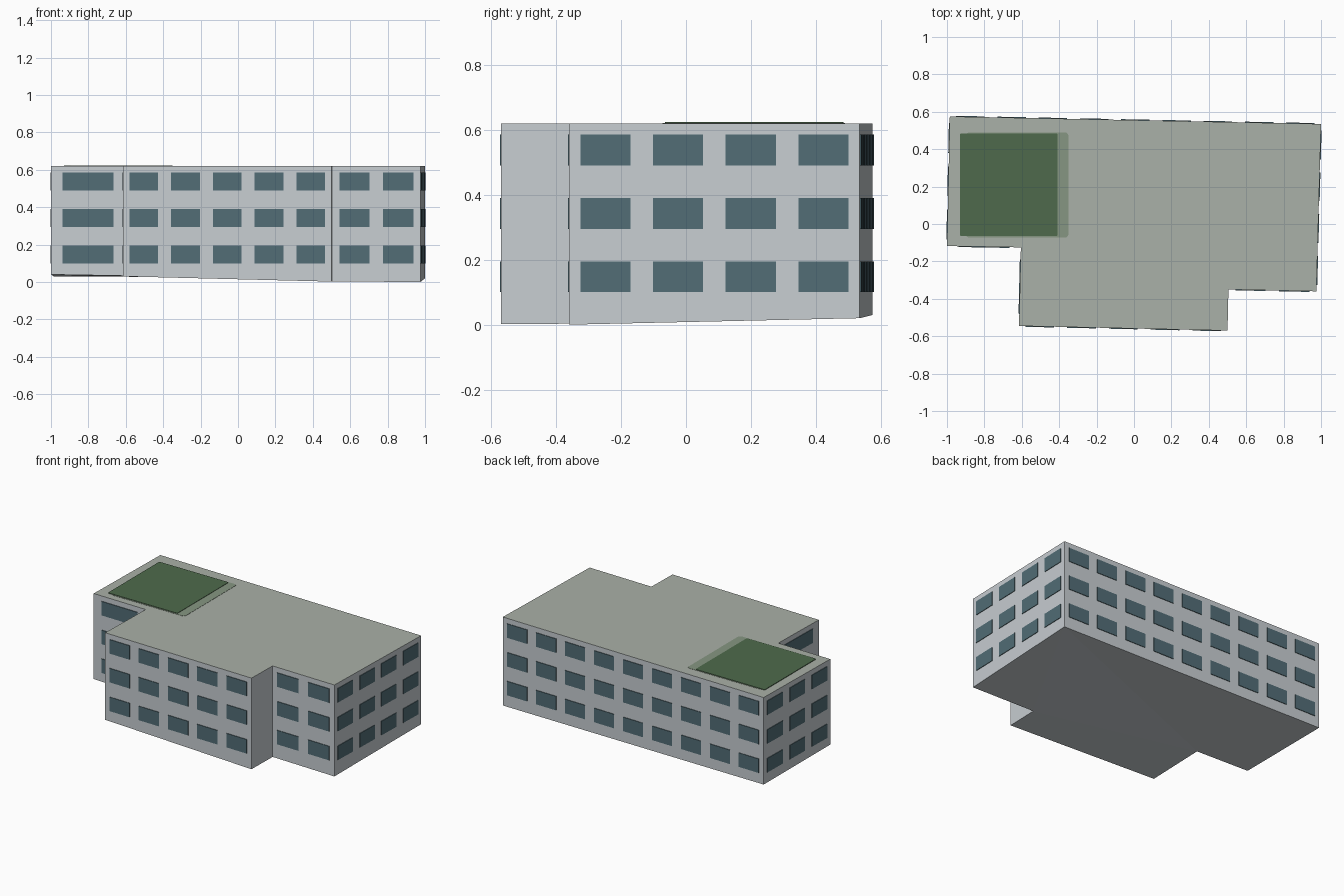
import bpy
import bmesh
from mathutils import Vector

if "Cube" in bpy.data.objects:
    bpy.data.objects.remove(bpy.data.objects["Cube"])


def srgb(r, g, b):
    lin = [((c / 255 + 0.055) / 1.055) ** 2.4 for c in (r, g, b)]
    return (*lin, 1.0)


def material(name, rgb):
    m = bpy.data.materials.new(name)
    m.diffuse_color = srgb(*rgb)
    m.use_nodes = True
    m.node_tree.nodes["Principled BSDF"].inputs["Base Color"].default_value = m.diffuse_color
    return m


WALL = material("pale grey wall", (200, 206, 210))
ROOF = material("grey green roof", (170, 177, 168))
GLASS = material("slate blue glass", (82, 109, 118))
GRASS = material("dark green planting", (78, 106, 76))
BORDER = material("faded green border", (134, 150, 130))


def finish(bm, name, mats):
    bmesh.ops.recalc_face_normals(bm, faces=bm.faces[:])
    me = bpy.data.meshes.new(name)
    bm.to_mesh(me)
    bm.free()
    for m in mats:
        me.materials.append(m)
    ob = bpy.data.objects.new(name, me)
    bpy.context.collection.objects.link(ob)
    return ob


def box(bm, origin, u, v, w):
    """Box spanned by three edge vectors."""
    p = [bm.verts.new(origin + u * i + v * j + w * k)
         for i in (0, 1) for j in (0, 1) for k in (0, 1)]
    for f in ((0, 1, 3, 2), (4, 6, 7, 5), (0, 4, 5, 1),
              (2, 3, 7, 6), (0, 2, 6, 4), (1, 5, 7, 3)):
        bm.faces.new([p[i] for i in f])


# Footprint corners, counter-clockwise: x, y, base height, windows on next wall
TOP = 0.62
CORNERS = [
    (-0.985, 0.575, 0.03, 3),
    (-1.00, -0.118, 0.04, 1),
    (-0.605, -0.125, 0.033, 1),
    (-0.615, -0.545, 0.03, 5),
    (0.50, -0.57, 0.002, 0),
    (0.505, -0.35, 0.003, 2),
    (0.975, -0.36, 0.0, 4),
    (1.00, 0.535, 0.02, 9),
]

# Building block with a sloping base
bm = bmesh.new()
low = [bm.verts.new((x, y, z)) for x, y, z, n in CORNERS]
high = [bm.verts.new((x, y, TOP)) for x, y, z, n in CORNERS]
count = len(CORNERS)
for i in range(count):
    j = (i + 1) % count
    bm.faces.new((low[i], low[j], high[j], high[i]))
base = bm.faces.new(low[::-1])
roof = bm.faces.new(high)
roof.material_index = 1
bmesh.ops.triangulate(bm, faces=[base])
finish(bm, "building", [WALL, ROOF])

# Window plates, evenly spaced on each wall over three floors
bm = bmesh.new()
for i, (x, y, z, n) in enumerate(CORNERS):
    nx, ny = CORNERS[(i + 1) % count][:2]
    start, run = Vector((x, y, 0)), Vector((nx - x, ny - y, 0))
    out = Vector((run.y, -run.x, 0)).normalized()
    for k in range(n):
        step = run / n
        for floor in range(3):
            o = start + step * (k + 0.155) - out * 0.003
            o.z = 0.1 + 0.195 * floor
            box(bm, o, step * 0.69, Vector((0, 0, 0.095)), out * 0.007)
finish(bm, "windows", [GLASS])


# Roof planting and its border strip
def roof_plate(name, x0, x1, y0, y1, z1, radius, mat):
    bm = bmesh.new()
    z0 = TOP - 0.002
    box(bm, Vector((x0, y0, z0)), Vector((x1 - x0, 0, 0)),
        Vector((0, y1 - y0, 0)), Vector((0, 0, z1 - z0)))
    upright = [e for e in bm.edges
               if abs(e.verts[0].co.z - e.verts[1].co.z) > 0.001]
    bmesh.ops.bevel(bm, geom=upright, offset=radius, segments=3,
                    profile=0.5, affect='EDGES')
    finish(bm, name, [mat])


roof_plate("planting_border", -0.90, -0.35, -0.073, 0.49, TOP + 0.0015, 0.02, BORDER)
roof_plate("roof_planting", -0.93, -0.41, -0.065, 0.485, TOP + 0.004, 0.006, GRASS)
